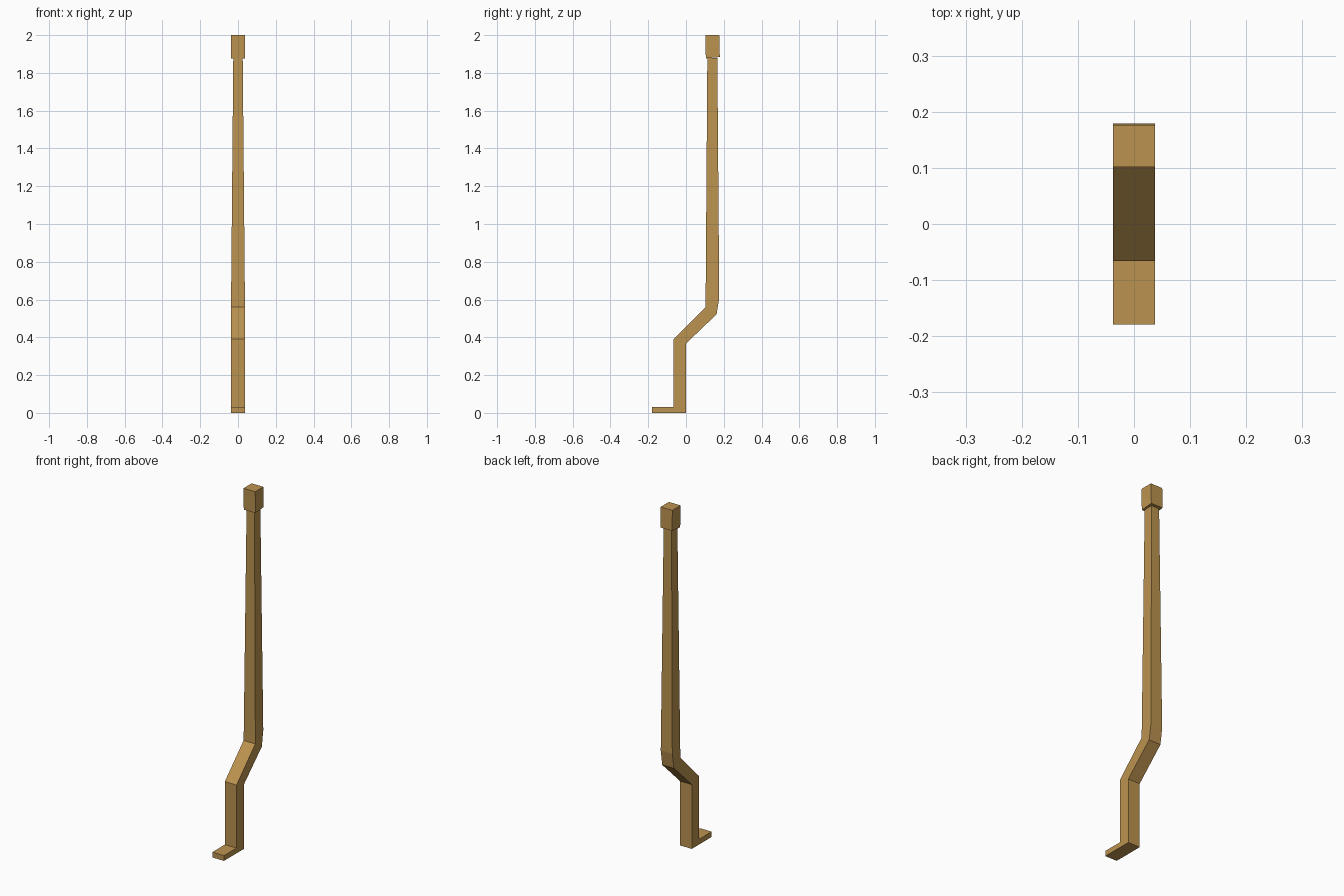
import bpy, bmesh

if "Cube" in bpy.data.objects:
    bpy.data.objects.remove(bpy.data.objects["Cube"])

wood = bpy.data.materials.new("wood")
wood.diffuse_color = (0.50, 0.29, 0.08, 1)
wood.use_nodes = True
wood.node_tree.nodes["Principled BSDF"].inputs["Base Color"].default_value = wood.diffuse_color


def loft(name, sections):
    """Skin rectangular sections: (front y, front z, back y, back z, half width)."""
    bm = bmesh.new()
    rings = []
    for fy, fz, by, bz, w in sections:
        rings.append([bm.verts.new(p) for p in
                      ((-w, fy, fz), (w, fy, fz), (w, by, bz), (-w, by, bz))])
    for a, b in zip(rings, rings[1:]):
        for i in range(4):
            j = (i + 1) % 4
            bm.faces.new((a[i], a[j], b[j], b[i]))
    bm.faces.new(rings[0][::-1])
    bm.faces.new(rings[-1])
    bmesh.ops.recalc_face_normals(bm, faces=bm.faces)
    me = bpy.data.meshes.new(name)
    bm.to_mesh(me)
    bm.free()
    me.materials.append(wood)
    ob = bpy.data.objects.new(name, me)
    bpy.context.collection.objects.link(ob)
    return ob


W = 0.037
# Foot, lower post, slanted knee and tapered upper shaft in one sweep
loft("bent_post", [
    (-0.179, 0.03, -0.179, 0.0, W),
    (-0.066, 0.03, 0.0, 0.0, W),
    (-0.066, 0.39, 0.0, 0.367, W),
    (0.103, 0.56, 0.162, 0.522, W),
    (0.104, 0.61, 0.176, 0.61, W - 0.0005),
    (0.113, 1.88, 0.166, 1.88, 0.025),
])

# Block cap on top of the shaft, with a slightly tilted underside
loft("top_cap", [
    (0.105, 1.877, 0.179, 1.884, W),
    (0.102, 2.0, 0.176, 2.0, W),
])
